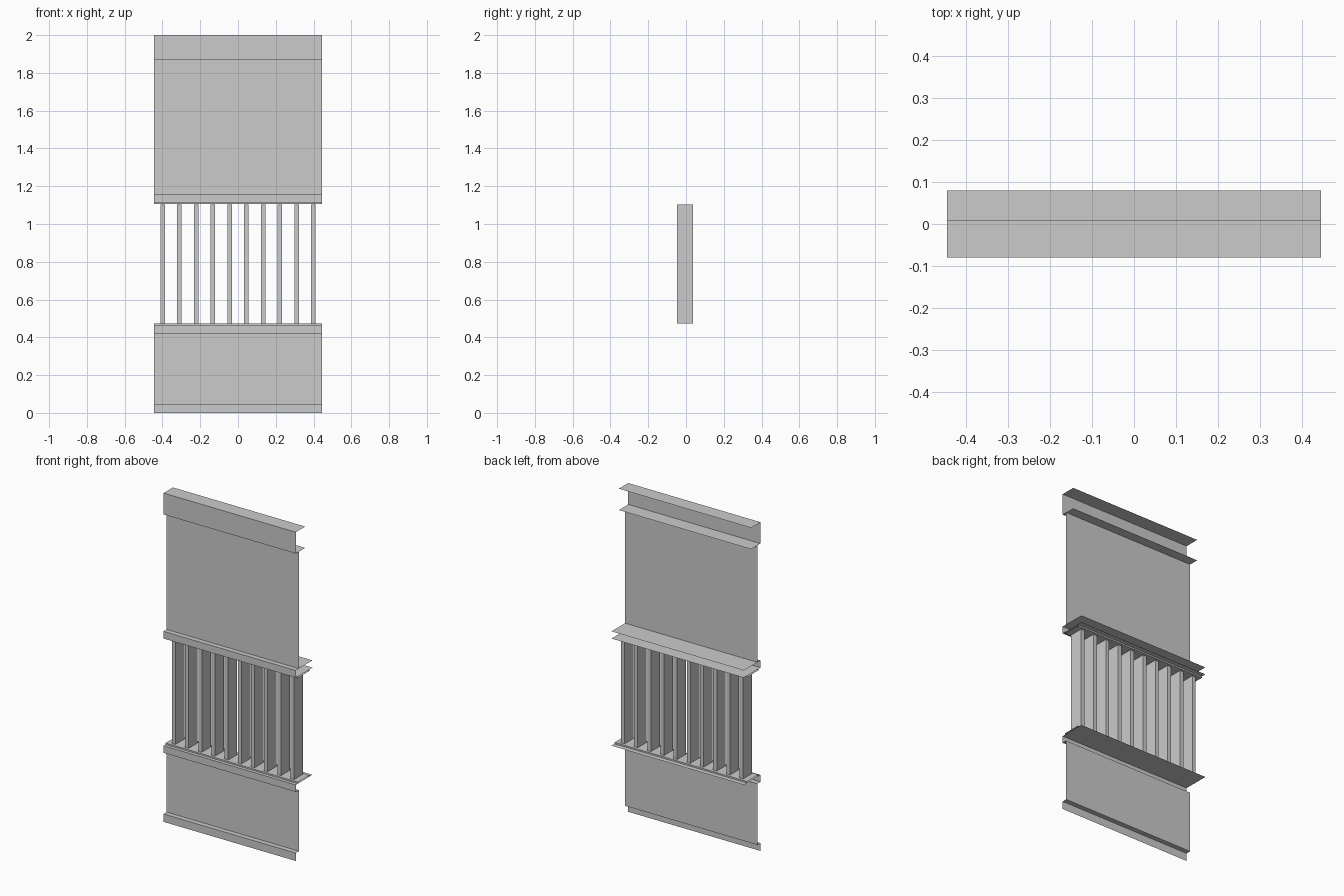
import bpy

if "Cube" in bpy.data.objects:
    bpy.data.objects.remove(bpy.data.objects["Cube"])

HALF = 0.445   # half length of the section
F, P = -0.08, -0.05   # front plane of rails, plane of the panels


def make_mesh(name, verts, faces):
    me = bpy.data.meshes.new(name)
    me.from_pydata(verts, [], faces)
    ob = bpy.data.objects.new(name, me)
    bpy.context.collection.objects.link(ob)
    return ob


def sheet(name, profile):
    """Open (y, z) profile swept along x as thin, single-surface sheets."""
    verts = [(x, y, z) for y, z in profile for x in (-HALF, HALF)]
    faces = [(2 * i, 2 * i + 1, 2 * i + 3, 2 * i + 2)
             for i in range(len(profile) - 1)]
    return make_mesh(name, verts, faces)


def slat(name, x, w, y0, y1, z0, z1):
    """Upright square tube; its ends butt against the rails."""
    ring = [(x - w, y0), (x + w, y0), (x + w, y1), (x - w, y1)]
    verts = [(a, b, z) for z in (z0, z1) for a, b in ring]
    faces = [(i, (i + 1) % 4, (i + 1) % 4 + 4, i + 4) for i in range(4)]
    return make_mesh(name, verts, faces)


# Base board with ledge back to the lower panel
sheet("base_board", [(F, 0), (F, 0.048), (P, 0.048)])
sheet("lower_panel", [(P, 0.048), (P, 0.42)])

# Sill with a raised strip under the slats
sheet("sill", [(P, 0.42), (F, 0.42), (F, 0.463), (-0.06, 0.463), (0.05, 0.463), (0.08, 0.463)])
sheet("sill_strip", [(-0.06, 0.463), (-0.06, 0.472), (0.05, 0.472), (0.05, 0.463)])

# Head rail, mirrored arrangement with top plate
sheet("head_rail", [(0.08, 1.115), (F, 1.115), (F, 1.159), (0.08, 1.159)])
sheet("head_strip", [(-0.06, 1.115), (-0.06, 1.106), (0.05, 1.106), (0.05, 1.115)])

# Upper panel and top fascia channel
sheet("upper_panel", [(P, 1.159), (P, 1.87)])
sheet("top_fascia", [(0.01, 1.87), (F, 1.87), (F, 2.0), (0.01, 2.0)])

# Ten slats
for i in range(10):
    slat(f"slat_{i + 1}", (i - 4.5) * 0.0887, 0.012, -0.048, 0.038, 0.474, 1.103)
